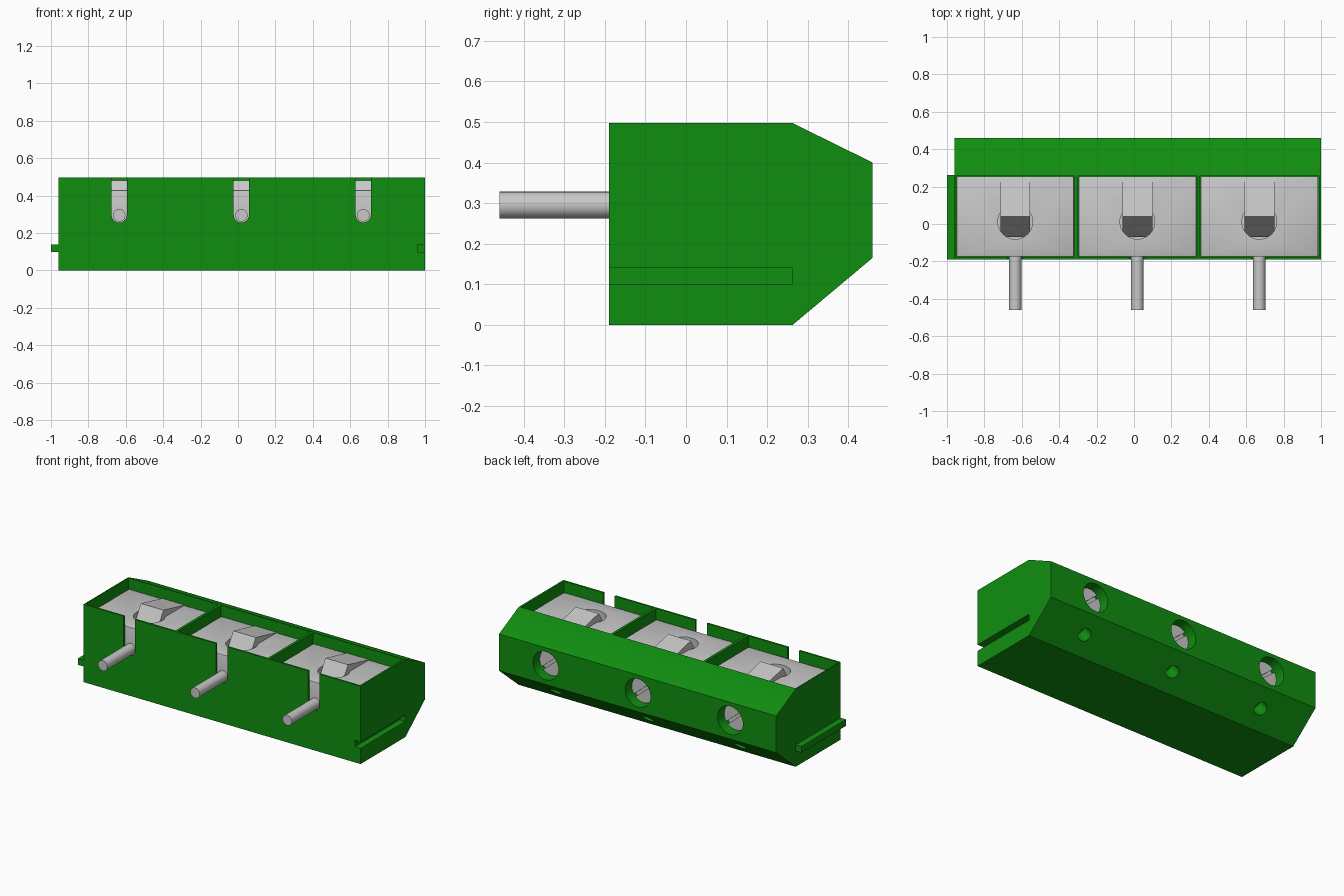
import bpy, bmesh, math
from mathutils import Vector

cube = bpy.data.objects.get("Cube")
if cube:
    bpy.data.objects.remove(cube, do_unlink=True)

CENTRES = (-0.635, 0.018, 0.67)


def material(name, rgb):
    m = bpy.data.materials.new(name)
    m.use_nodes = True
    m.diffuse_color = (*rgb, 1)
    m.node_tree.nodes["Principled BSDF"].inputs["Base Color"].default_value = (*rgb, 1)
    return m


GREEN = material("housing green", (0.005, 0.275, 0.005))
GREY = material("metal grey", (0.58, 0.58, 0.58))


def finish(name, bm, mat):
    bmesh.ops.recalc_face_normals(bm, faces=bm.faces)
    me = bpy.data.meshes.new(name)
    bm.to_mesh(me)
    bm.free()
    ob = bpy.data.objects.new(name, me)
    bpy.context.collection.objects.link(ob)
    me.materials.append(mat)
    return ob


def loft(name, start, end, mat):
    """Closed solid between two matching outlines."""
    bm = bmesh.new()
    a = [bm.verts.new(p) for p in start]
    b = [bm.verts.new(p) for p in end]
    bm.faces.new(a)
    bm.faces.new(b)
    for i in range(len(a)):
        j = (i + 1) % len(a)
        bm.faces.new((a[i], a[j], b[j], b[i]))
    return finish(name, bm, mat)


def box(name, x, y, z, mat):
    ring = [(x[0], y[0]), (x[1], y[0]), (x[1], y[1]), (x[0], y[1])]
    return loft(name, [(*p, z[0]) for p in ring], [(*p, z[1]) for p in ring], mat)


def rod(name, a, b, r, mat, sides=24):
    a, b = Vector(a), Vector(b)
    bm = bmesh.new()
    bmesh.ops.create_cone(bm, cap_ends=True, segments=sides, radius1=r, radius2=r, depth=(b - a).length)
    ob = finish(name, bm, mat)
    ob.location = (a + b) / 2
    ob.rotation_euler = (b - a).to_track_quat("Z", "Y").to_euler()
    return ob


def smooth(ob):
    bpy.ops.object.select_all(action="DESELECT")
    ob.select_set(True)
    bpy.context.view_layer.objects.active = ob
    bpy.ops.object.shade_smooth_by_angle(angle=math.radians(30))


def cut(target, cutters):
    for c in cutters:
        mod = target.modifiers.new(c.name, "BOOLEAN")
        mod.object = c
        mod.operation = "DIFFERENCE"
        mod.solver = "EXACT"
    bpy.context.view_layer.update()
    me = bpy.data.meshes.new_from_object(target.evaluated_get(bpy.context.evaluated_depsgraph_get()))
    target.modifiers.clear()
    target.data = me
    for c in cutters:
        bpy.data.objects.remove(c, do_unlink=True)


# Housing with chamfered back
profile = [(-0.19, 0), (0.263, 0), (0.46, 0.165), (0.46, 0.40), (0.263, 0.497), (-0.19, 0.497)]
housing = loft("housing", [(-0.96, *p) for p in profile], [(1, *p) for p in profile], GREEN)
cutters = [box("groove_cutter", (0.96, 1.1), (-0.3, 0.263), (0.1, 0.14), GREEN)]
for c in CENTRES:
    cutters += [
        box("pocket_cutter", (c - 0.318, c + 0.318), (-0.178, 0.257), (0.15, 0.6), GREEN),
        box("slot_cutter", (c - 0.041, c + 0.041), (-0.3, -0.1), (0.297, 0.6), GREEN),
        rod("slot_round_cutter", (c, -0.3, 0.297), (c, -0.1, 0.297), 0.041, GREEN),
        rod("screw_hole_cutter", (c, 0.37, 0.285), (c, 0.6, 0.285), 0.09, GREEN, 32),
        rod("test_hole_cutter", (c, 0.30, 0.157), (c, 0.42, 0.013), 0.04, GREEN),
    ]
cut(housing, cutters)
smooth(housing)

# Interlocking rail on the side
box("side_rail", (-1, -0.95), (-0.19, 0.263), (0.1, 0.14), GREEN)

for c in CENTRES:
    # Metal clamp block with round well
    block = box("clamp_block", (c - 0.315, c + 0.315), (-0.175, 0.255), (0.152, 0.43), GREY)
    bevel = block.modifiers.new("bevel", "BEVEL")
    bevel.width = 0.008
    bevel.segments = 2
    cut(block, [rod("well_cutter", (c, 0.012, 0.25), (c, 0.012, 0.6), 0.093, GREY, 32)])
    smooth(block)

    # Sloping clamp bar rising out of the well
    outline = [(-0.08, 0), (0.08, 0), (0.08, 0.8), (0.045, 1), (-0.045, 1), (-0.08, 0.8)]
    front = [(c + x, 0.04 - 0.11 * t, 0.48 - 0.18 * t) for x, t in outline]
    back = [(c + x, 0.254, 0.431 - 0.13 * t) for x, t in outline]
    loft("clamp_bar", front, back, GREY)

    # Solder pin
    smooth(rod("pin", (c, -0.46, 0.295), (c, -0.16, 0.295), 0.033, GREY))

    # Slotted screw head
    screw = rod("screw_head", (c, 0.36, 0.285), (c, 0.40, 0.285), 0.085, GREY, 32)
    slot = box("screw_slot_cutter", (-0.1, 0.1), (-0.015, 0.05), (-0.009, 0.009), GREY)
    slot.location = (c, 0.395, 0.285)
    slot.rotation_euler.y = math.radians(40)
    cut(screw, [slot])
    smooth(screw)
